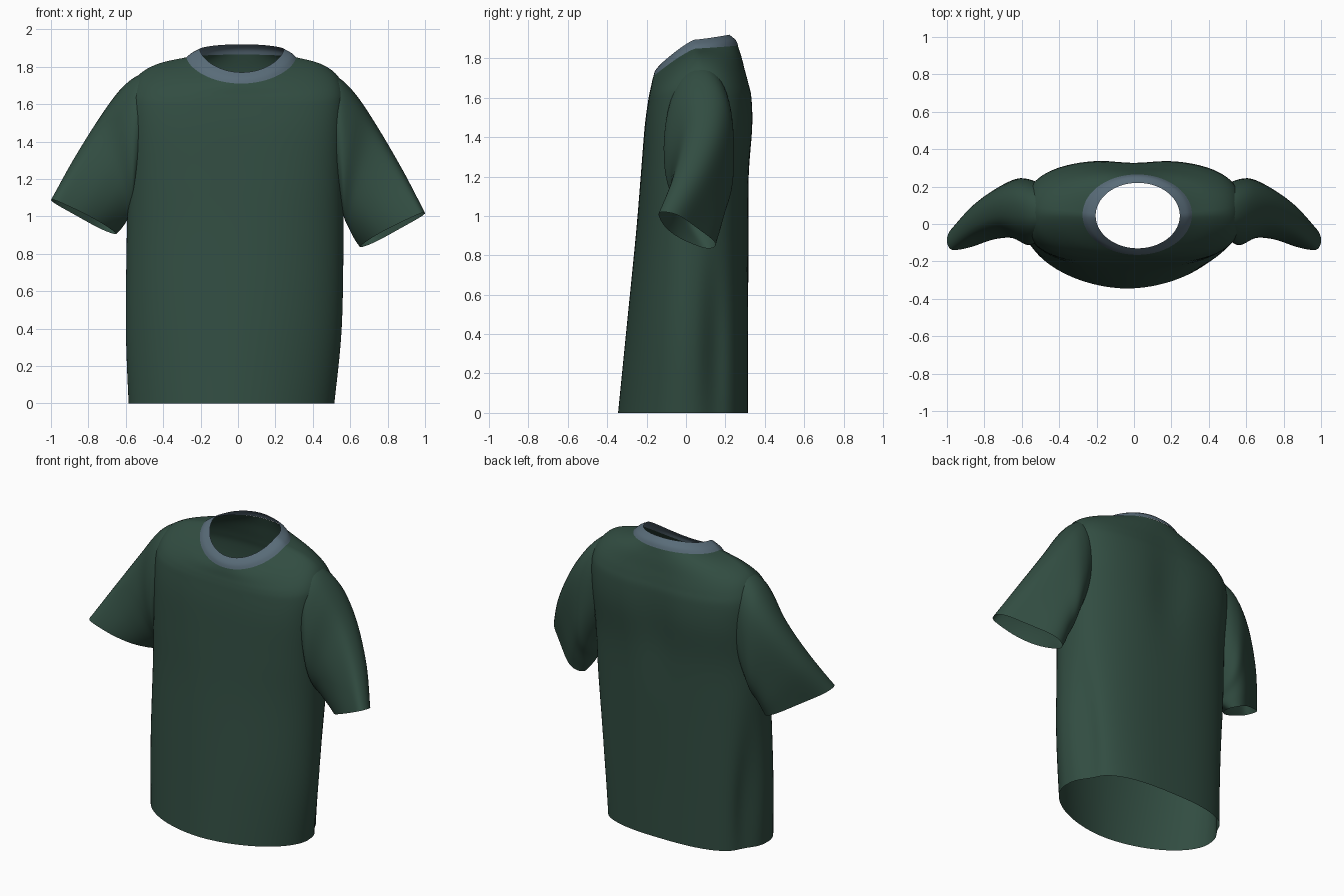
import bpy, bmesh, math
from mathutils import Vector

cube = bpy.data.objects.get("Cube")
if cube:
    bpy.data.objects.remove(cube)


def make_material(name, color):
    mat = bpy.data.materials.new(name)
    mat.use_nodes = True
    mat.diffuse_color = color
    bsdf = mat.node_tree.nodes["Principled BSDF"]
    bsdf.inputs["Base Color"].default_value = color
    bsdf.inputs["Roughness"].default_value = 0.9
    return mat


green = make_material("dark_green_cloth", (0.031, 0.073, 0.053, 1))
grey = make_material("blue_grey_trim", (0.1, 0.15, 0.19, 1))


def smooth_rows(rows, steps):
    """Catmull-Rom interpolation through the section rows."""
    out = []
    last = len(rows) - 1
    for i in range(last):
        p0, p1 = rows[max(i - 1, 0)], rows[i]
        p2, p3 = rows[i + 1], rows[min(i + 2, last)]
        for k in range(steps):
            t = k / steps
            out.append([b + 0.5 * t * (c - a + t * (2 * a - 5 * b + 4 * c - d + t * (3 * (b - c) + d - a)))
                        for a, b, c, d in zip(p0, p1, p2, p3)])
    out.append(list(rows[last]))
    return out


def loft(name, rows, section, mat, steps, count=96):
    """Skin a tube of open cloth through the sections."""
    bm = bmesh.new()
    rows = smooth_rows(rows, steps)
    rings = []
    for i, row in enumerate(rows):
        t = i / (len(rows) - 1)
        rings.append([bm.verts.new(section(row, math.tau * k / count, t)) for k in range(count)])
    for low, high in zip(rings, rings[1:]):
        for k in range(count):
            n = (k + 1) % count
            bm.faces.new((low[k], low[n], high[n], high[k]))
    bmesh.ops.recalc_face_normals(bm, faces=bm.faces)
    mesh = bpy.data.meshes.new(name)
    bm.to_mesh(mesh)
    bm.free()
    mesh.materials.append(mat)
    mesh.shade_smooth()
    obj = bpy.data.objects.new(name, mesh)
    bpy.context.collection.objects.link(obj)
    return obj


def power(v, e):
    return math.copysign(abs(v) ** e, v)


def bell(v, center, width):
    return math.exp(-((v - center) / width) ** 2)


def body_section(row, angle, t):
    """Rounded section whose height and squareness differ at front and back."""
    x_min, x_max, y_front, y_back, z_front, z_side, z_back, sq_front, sq_back = row
    behind = math.sin(angle) > 0
    e = 2 / (sq_back if behind else sq_front)
    c, s = power(math.cos(angle), e), power(math.sin(angle), e)
    x = (x_min + x_max) / 2 + c * (x_max - x_min) / 2
    y = (y_front + y_back) / 2 + s * (y_back - y_front) / 2
    z_end = z_back if behind else z_front
    return Vector((x, y, z_side + (z_end - z_side) * abs(s) ** 1.25))


def torso_section(row, angle, t):
    p = body_section(row, angle, t)
    # Shallow hollow down the middle of the back
    if p.y > 0.1:
        p.y -= 0.02 * bell(p.x, 0, 0.13) * bell(p.z, 1.4, 0.3)
    # Hanging fold pressed into each side below the sleeve
    if abs(p.x) > 0.3:
        p.x -= math.copysign(0.05 * bell(p.z, 0.3, 0.45) * bell(p.y, 0.15, 0.07), p.x)
    return p


# Body of the shirt, hem to neckline
neckline = (-0.275, 0.31, -0.165, 0.265, 1.71, 1.85, 1.865, 2, 2)
torso_rows = [
    (-0.585, 0.515, -0.345, 0.315, 0, 0, 0, 1.85, 2.7),
    (-0.6, 0.555, -0.305, 0.315, 0.4, 0.4, 0.4, 1.95, 2.6),
    (-0.595, 0.565, -0.255, 0.318, 0.9, 0.9, 0.9, 2.2, 2.5),
    (-0.585, 0.565, -0.23, 0.325, 1.2, 1.2, 1.2, 2.6, 2.5),
    (-0.58, 0.57, -0.21, 0.343, 1.45, 1.45, 1.45, 3, 2.7),
    (-0.58, 0.575, -0.193, 0.338, 1.58, 1.6, 1.6, 3, 2.7),
    (-0.565, 0.565, -0.185, 0.323, 1.625, 1.69, 1.67, 2.8, 2.6),
    (-0.52, 0.52, -0.178, 0.305, 1.655, 1.765, 1.735, 2.5, 2.4),
    (-0.42, 0.435, -0.172, 0.287, 1.685, 1.818, 1.8, 2.2, 2.2),
    neckline,
]
loft("shirt_body", torso_rows, torso_section, green, 6)

# Neck band
collar_rows = [
    neckline,
    (-0.25, 0.287, -0.156, 0.252, 1.738, 1.872, 1.893, 2, 2),
    (-0.205, 0.245, -0.13, 0.22, 1.77, 1.895, 1.92, 2, 2),
]
loft("collar", collar_rows, body_section, grey, 4)

# Sleeves: each row is an upper point, an under-arm point and a half depth
sleeve_rows = [
    (0.48, 0.07, 1.775, 0.53, 0.07, 1.12, 0.15),
    (0.56, 0.07, 1.725, 0.555, 0.07, 1.05, 0.175),
    (0.64, 0.07, 1.635, 0.575, 0.075, 0.98, 0.175),
    (0.75, 0.06, 1.465, 0.60, 0.085, 0.93, 0.14),
    (0.88, -0.01, 1.24, 0.625, 0.1, 0.88, 0.11),
    (0.995, -0.115, 1.02, 0.655, 0.115, 0.835, 0.08),
]


def sleeve_section(side, lift):
    def section(row, angle, t):
        top, under, depth = Vector(row[:3]), Vector(row[3:6]), row[6]
        across = Vector((0.4 * t, 1, 0)) * depth
        wrinkle = 1 + 0.12 * t * math.sin(3 * angle + 0.5)
        c, s = power(math.cos(angle), 0.9), power(math.sin(angle), 0.9)
        p = (top + under) / 2 + (top - under) / 2 * c + across * s * wrinkle
        return Vector((side * p.x, p.y, p.z + lift * t))
    return section


for name, side, lift in (("left_sleeve", 1, 0), ("right_sleeve", -1, 0.07)):
    loft(name, sleeve_rows, sleeve_section(side, lift), green, 6, 48)
